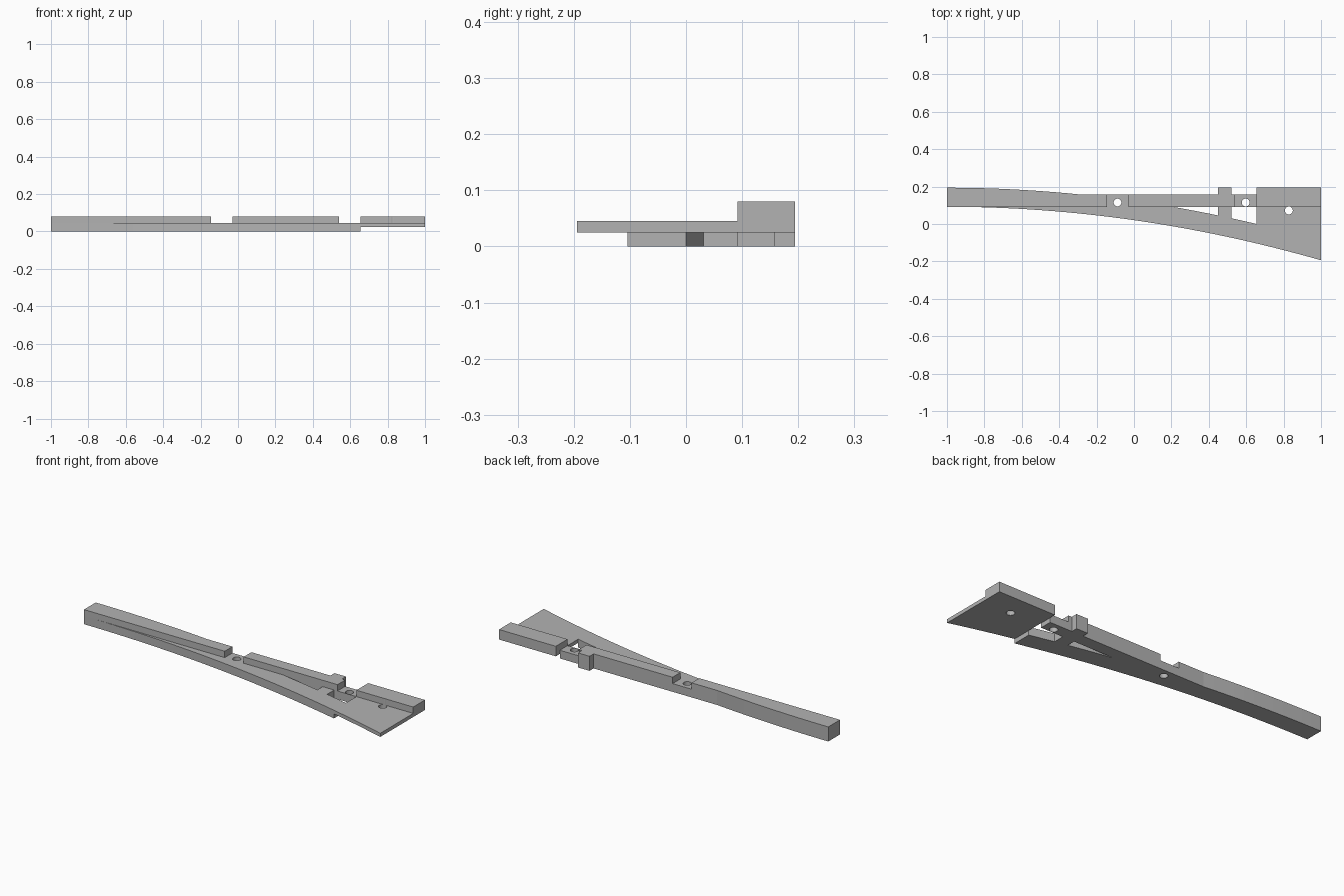
import bpy, bmesh, math

if "Cube" in bpy.data.objects:
    bpy.data.objects.remove(bpy.data.objects["Cube"])

grey = bpy.data.materials.new("plain grey")
grey.diffuse_color = (0.45, 0.45, 0.45, 1)
grey.use_nodes = True
grey.node_tree.nodes["Principled BSDF"].inputs["Base Color"].default_value = grey.diffuse_color

RAIL, BACK, TOP, PLATE, UNDER = 0.092, 0.194, 0.08, 0.045, 0.025
STEP = 0.655


def bend(x, start):
    """Parabolic edge of the diverging track."""
    return start - 0.286 * ((x + 1) / 2) ** 2


def curve(x0, x1, start, n):
    xs = [x0 + (x1 - x0) * i / n for i in range(n + 1)]
    return [(x, bend(x, start)) for x in xs]


def prism(name, outline, z0, z1):
    bm = bmesh.new()
    face = bm.faces.new([bm.verts.new((x, y, z0)) for x, y in outline])
    new = bmesh.ops.extrude_face_region(bm, geom=[face])["geom"]
    bmesh.ops.translate(bm, vec=(0, 0, z1 - z0),
                        verts=[v for v in new if isinstance(v, bmesh.types.BMVert)])
    bmesh.ops.recalc_face_normals(bm, faces=bm.faces)
    mesh = bpy.data.meshes.new(name)
    bm.to_mesh(mesh)
    bm.free()
    mesh.materials.append(grey)
    obj = bpy.data.objects.new(name, mesh)
    bpy.context.collection.objects.link(obj)
    return obj


def box(x0, x1, y0, y1):
    return [(x0, y0), (x1, y0), (x1, y1), (x0, y1)]


def circle(x, y, r=0.021, n=24):
    return [(x + r * math.cos(math.tau * i / n), y + r * math.sin(math.tau * i / n))
            for i in range(n)]


# Solid blank: curved front edge, straight back edge with a tab
outline = curve(-1, 1, RAIL, 32)
outline += [(1, BACK), (STEP, BACK), (STEP, 0.159), (0.52, 0.159),
            (0.52, BACK), (0.45, BACK), (0.45, 0.159)]
outline += curve(-0.3, -1, BACK, 12)
body = prism("track_switch_body", outline, 0, TOP)

# Shapes to remove
cuts = [
    ("low_plate", box(-1.2, 1.2, -0.5, RAIL), PLATE, 0.2),
    ("middle_notch", box(-0.145, -0.03, -0.5, 0.5), PLATE, 0.2),
    ("end_notch", box(0.54, STEP, -0.5, 0.5), PLATE, 0.2),
    ("underside_step", box(STEP, 1.2, -0.5, 0.5), -0.1, UNDER),
    ("long_opening", curve(0.206, 0.45, 0.196, 5) + [(0.45, RAIL)], -0.1, 0.2),
    ("short_opening", curve(0.52, STEP, 0.196, 3) + [(STEP, RAIL), (0.52, RAIL)], -0.1, 0.2),
    ("middle_hole", circle(-0.088, 0.115), -0.1, 0.2),
    ("end_hole", circle(0.597, 0.115), -0.1, 0.2),
    ("plate_hole", circle(0.828, 0.072), -0.1, 0.2),
]
bpy.context.view_layer.objects.active = body
for name, shape, z0, z1 in cuts:
    cutter = prism(name + "_cutter", shape, z0, z1)
    cutter.hide_render = True
    mod = body.modifiers.new(name, "BOOLEAN")
    mod.operation, mod.solver, mod.object = "DIFFERENCE", "EXACT", cutter
    bpy.ops.object.modifier_apply(modifier=mod.name)
    bpy.data.objects.remove(cutter)
